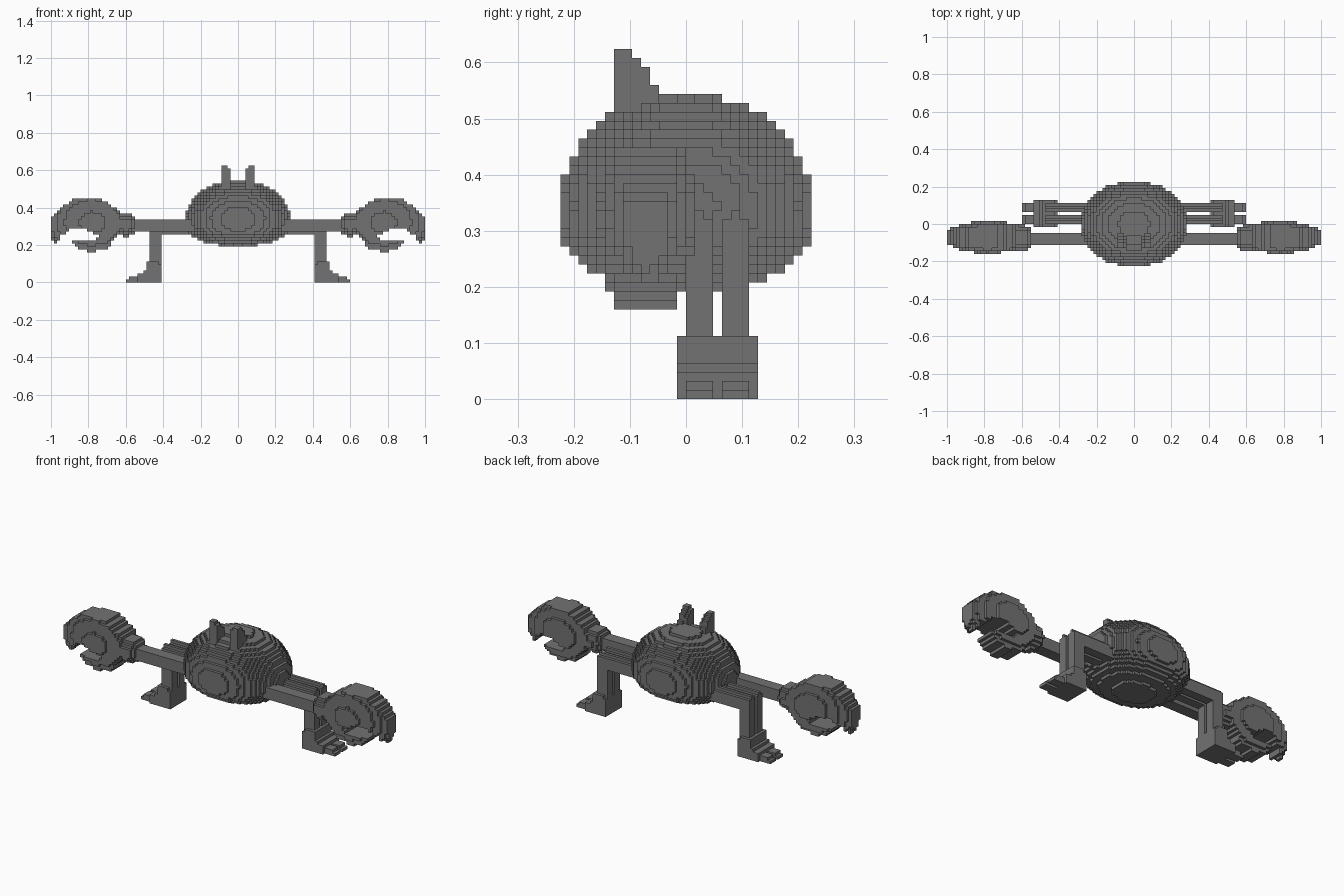
import bpy, bmesh
from math import floor
from mathutils import Vector
from mathutils.geometry import intersect_point_quad_2d

cube = bpy.data.objects.get("Cube")
if cube:
    bpy.data.objects.remove(cube)

V = 0.016  # block size

shell_grey = bpy.data.materials.new("shell_grey")
shell_grey.use_nodes = True
GREY = (0.17, 0.17, 0.17, 1)
shell_grey.diffuse_color = GREY
shell_grey.node_tree.nodes["Principled BSDF"].inputs["Base Color"].default_value = GREY


def box(x, y, z, x0, x1, y0, y1, z0, z1):
    return x0 < x < x1 and y0 < y < y1 and z0 < z < z1


def inside_outline(px, pz, outline):
    """Even-odd test against a closed outline in the x-z plane."""
    hit = False
    for (ax, az), (bx, bz) in zip(outline, outline[1:] + outline[:1]):
        if (az > pz) != (bz > pz) and px < ax + (pz - az) * (bx - ax) / (bz - az):
            hit = not hit
    return hit


# Domed shell with a flatter underside
def body(x, y, z):
    dz = z - 0.34
    if dz > 0:
        h = (dz / 0.203) ** 2
    else:
        h = (-dz / 0.147) ** 2.8
    return (abs(x) / 0.278) ** 2.2 + (abs(y) / 0.226) ** 2.2 + h < 1


# Eye stalk: upright in front, sloping down behind
def eye(x, y, z):
    top = 0.625 if y < -0.095 else 0.625 - 1.7 * (y + 0.095)
    if x < 0.056:
        top -= 0.016
    return box(x, y, z, 0.04, 0.088, -0.13, -0.047, 0.45, top)


# Rounded arm running out to the wrist
def arm(x, y, z):
    return 0.2 < x < 0.6 and ((y + 0.08) / 0.034) ** 4 + ((z - 0.304) / 0.034) ** 4 < 1.1


def wrist(x, y, z):
    return ((x - 0.6) / 0.06) ** 2 + ((y + 0.075) / 0.07) ** 2 + ((z - 0.31) / 0.066) ** 2 < 1


CLAW = [(0.60, 0.30), (0.63, 0.37), (0.68, 0.415), (0.74, 0.45), (0.87, 0.45),
        (0.95, 0.40), (1.01, 0.33), (1.01, 0.23), (0.965, 0.205), (0.95, 0.25),
        (0.90, 0.28), (0.84, 0.295), (0.78, 0.265), (0.73, 0.245), (0.80, 0.22),
        (0.885, 0.225), (0.87, 0.19), (0.78, 0.16), (0.70, 0.185), (0.66, 0.235)]


# Pincer: side outline given a lens-shaped thickness
def claw(x, y, z):
    lens = 1 - ((x - 0.78) / 0.235) ** 2 - ((z - 0.32) / 0.19) ** 2
    half = 0.012 + 0.074 * max(lens, 0) ** 0.6
    return abs(y + 0.07) < half and inside_outline(x, z, CLAW)


# Leg: level thigh, upright shin, ankle and tapering foot
def leg(mid):
    def test(x, y, z):
        d = abs(y - mid)
        thigh = 0.2 < x < 0.47 and d < 0.025 and 0.256 < z < (0.336 if d < 0.012 else 0.32)
        shin = 0.408 < x < 0.472 and d < 0.025 and z < 0.3
        ankle = 0.424 < x < 0.49 and d < 0.038 and 0.048 < z < 0.112
        slope = 0.09 - 0.45 * (x - 0.43)
        foot = 0.408 < x < 0.6 and d < (0.038 if x < 0.53 else 0.025) and z < max(slope, 0.016)
        return thigh or shin or ankle or foot
    return test


# Claim blocks for each part in turn, mirroring the paired ones
taken, parts = set(), {}


def claim(name, test, side=0):
    cells = set()
    for i in range(0 if side else -62, 63):
        for j in range(-15, 15):
            for k in range(40):
                if test(i * V, (j + 0.5) * V, (k + 0.5) * V):
                    cells.add((i * (side or 1), j, k))
    cells -= taken
    taken.update(cells)
    parts[name] = cells


claim("body", body)
for word, side in (("left", 1), ("right", -1)):
    for name, test in (("eye", eye), ("claw", claw), ("wrist", wrist), ("arm", arm),
                       ("front_leg", leg(0.024)), ("rear_leg", leg(0.088))):
        claim(word + "_" + name, test, side)


# Skin only the exposed block sides
def build(name, cells):
    bm = bmesh.new()
    verts = {}

    def corner(p):
        if p not in verts:
            verts[p] = bm.verts.new(((p[0] - 0.5) * V, p[1] * V, p[2] * V))
        return verts[p]

    for cell in sorted(cells):
        for axis in range(3):
            u, w = (axis + 1) % 3, (axis + 2) % 3
            for step in (0, 1):
                near = list(cell)
                near[axis] += 2 * step - 1
                if tuple(near) in taken:
                    continue
                loop = []
                for du, dw in ((0, 0), (1, 0), (1, 1), (0, 1)):
                    p = list(cell)
                    p[axis] += step
                    p[u] += du
                    p[w] += dw
                    loop.append(corner(tuple(p)))
                bm.faces.new(loop if step else loop[::-1])
    mesh = bpy.data.meshes.new(name)
    bm.to_mesh(mesh)
    bm.free()
    mesh.materials.append(shell_grey)
    bpy.context.collection.objects.link(bpy.data.objects.new(name, mesh))


for name, cells in parts.items():
    build(name, cells)
